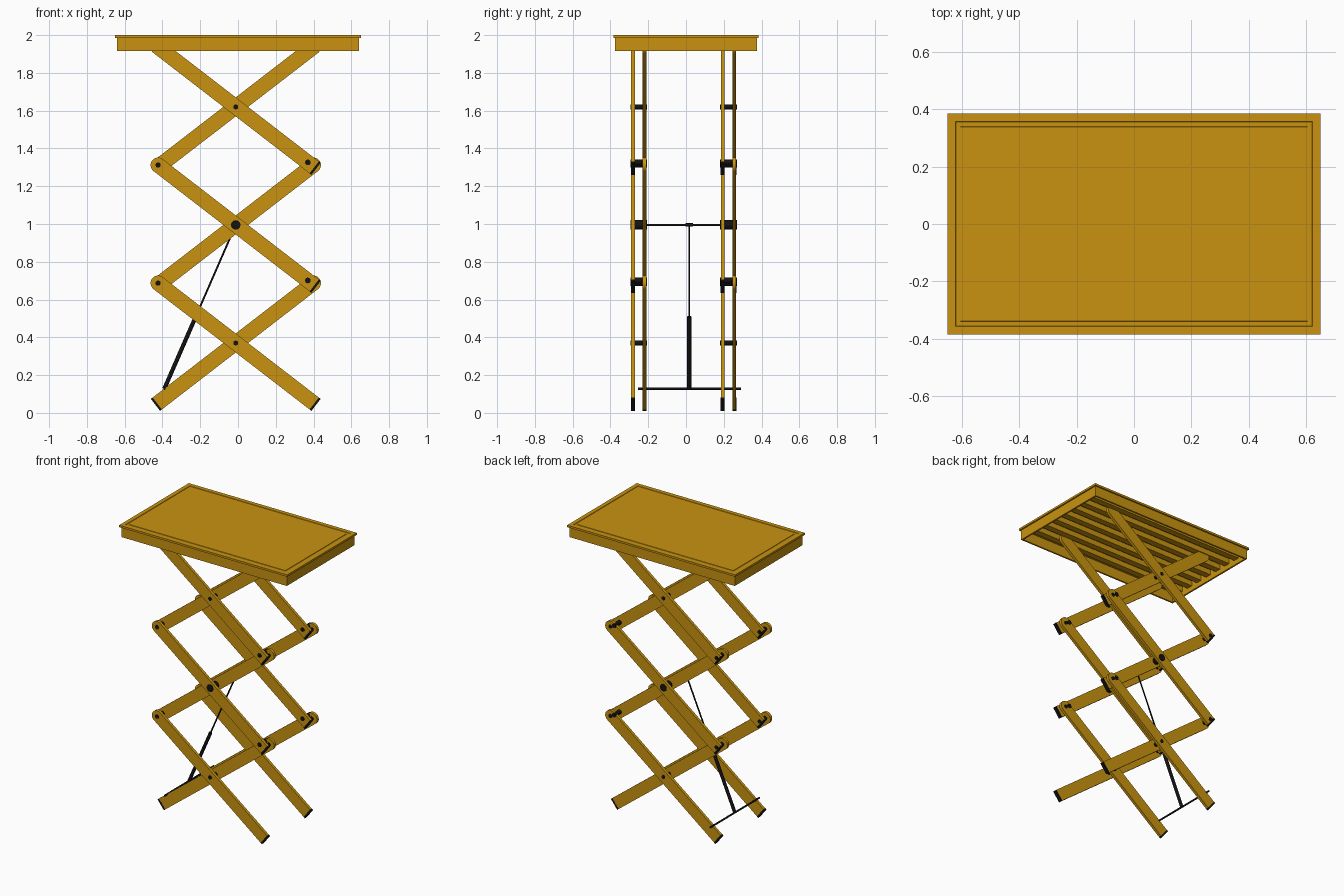
import bpy, bmesh, math
from mathutils import Vector

cube = bpy.data.objects.get("Cube")
if cube:
    bpy.data.objects.remove(cube, do_unlink=True)


def material(name, rgb):
    m = bpy.data.materials.new(name)
    m.use_nodes = True
    m.diffuse_color = (*rgb, 1)
    m.node_tree.nodes["Principled BSDF"].inputs["Base Color"].default_value = (*rgb, 1)
    return m


YELLOW = material("safety yellow", (0.58, 0.29, 0.005))
BLACK = material("black steel", (0.006, 0.006, 0.006))


def finish(name, bm, mat, smooth=False):
    bmesh.ops.recalc_face_normals(bm, faces=bm.faces)
    mesh = bpy.data.meshes.new(name)
    bm.to_mesh(mesh)
    bm.free()
    mesh.materials.append(mat)
    obj = bpy.data.objects.new(name, mesh)
    bpy.context.collection.objects.link(obj)
    if smooth:
        bpy.ops.object.select_all(action='DESELECT')
        obj.select_set(True)
        bpy.context.view_layer.objects.active = obj
        bpy.ops.object.shade_smooth_by_angle()
    return obj


def prism(name, points, y0, y1, mat, smooth=False):
    """Extrude an x-z outline from y0 to y1."""
    bm = bmesh.new()
    face = bm.faces.new([bm.verts.new((p[0], y0, p[1])) for p in points])
    out = bmesh.ops.extrude_face_region(bm, geom=[face])
    verts = [v for v in out["geom"] if isinstance(v, bmesh.types.BMVert)]
    bmesh.ops.translate(bm, verts=verts, vec=(0, y1 - y0, 0))
    return finish(name, bm, mat, smooth)


def box(name, x0, x1, y0, y1, z0, z1, mat):
    return prism(name, [(x0, z0), (x1, z0), (x1, z1), (x0, z1)], y0, y1, mat)


def rod(name, a, b, radius, mat=BLACK):
    a, b = Vector(a), Vector(b)
    bm = bmesh.new()
    bmesh.ops.create_cone(bm, cap_ends=True, segments=20, radius1=radius,
                          radius2=radius, depth=(b - a).length)
    obj = finish(name, bm, mat, True)
    obj.location = (a + b) / 2
    obj.rotation_euler = (b - a).to_track_quat('Z', 'Y').to_euler()
    return obj


# Scissor layout
MID_X = -0.012
CROSSINGS = (0.37, 0.995, 1.62)
GROUPS = {"front": -0.25, "rear": 0.225}
HALF_W, THICK, GAP = 0.04, 0.02, 0.031
SLOPE = math.atan(0.771)
UPPER, LOWER = 0.411 / math.cos(SLOPE), 0.425 / math.cos(SLOPE)
CAP = 0.012


def arm(name, side, zc, y):
    """Arm with a rounded upper end on the given side and a capped lower end."""
    def place(u, v):
        return (MID_X + side * (u * math.cos(SLOPE) - v * math.sin(SLOPE)),
                zc + u * math.sin(SLOPE) + v * math.cos(SLOPE))
    outline = [place(CAP - LOWER, HALF_W), place(CAP - LOWER, -HALF_W)]
    for i in range(17):
        t = -math.pi / 2 + math.pi * i / 16
        outline.append(place(UPPER + HALF_W * math.cos(t), HALF_W * math.sin(t)))
    prism(name, outline, y - THICK / 2, y + THICK / 2, YELLOW, True)
    cap = [place(u, v) for u, v in ((-LOWER, -HALF_W), (CAP - LOWER, -HALF_W),
                                    (CAP - LOWER, HALF_W), (-LOWER, HALF_W))]
    prism(name + "_end_cap", cap, y - THICK / 2 - 0.001, y + THICK / 2 + 0.001, BLACK)


def pin(name, x, z, y0, y1, radius):
    rod(name, (x, y0, z), (x, y1, z), radius)


for group, y in GROUPS.items():
    for tier, zc in enumerate(CROSSINGS):
        tag = f"{group}_{tier + 1}"
        arm(f"outer_arm_{tag}", -1, zc, y - GAP)
        arm(f"inner_arm_{tag}", 1, zc, y + GAP)
        pin(f"centre_pin_{tag}", MID_X, zc, y - 0.044, y + 0.044,
            0.025 if tier == 1 else 0.013)
        # Side hinges between this tier and the one above
        if tier < 2:
            z = zc + 0.317
            pin(f"right_hinge_pin_{tag}", MID_X - 0.411, z, y - 0.044, y + 0.044, 0.014)
            pin(f"left_hinge_pin_{tag}", MID_X + 0.382, z + 0.014, y - 0.044, y + 0.044, 0.015)
            pin(f"left_end_pin_{tag}", MID_X + 0.411, z, y + 0.015, y + 0.044, 0.013)

# Hydraulic lift
top, foot = Vector((MID_X, 0.017, 0.995)), Vector((-0.39, 0.017, 0.128))
joint = foot.lerp(top, 0.44)
rod("upper_cross_rod", (top.x, -0.29, top.z), (top.x, 0.265, top.z), 0.006)
rod("lower_cross_rod", (foot.x, -0.255, foot.z), (foot.x, 0.29, foot.z), 0.006)
rod("piston_collar", top - Vector((0, 0.02, 0)), top + Vector((0, 0.02, 0)), 0.009)
rod("piston_rod", joint, top, 0.005)
rod("hydraulic_cylinder", foot, joint, 0.011)

# Platform deck with a shallow rectangular groove
bm = bmesh.new()
bmesh.ops.create_cube(bm, size=1)
bmesh.ops.scale(bm, verts=bm.verts, vec=(1.3, 0.77, 0.014))
bmesh.ops.translate(bm, verts=bm.verts, vec=(0, 0, 1.993))
bm.normal_update()
panel = max(bm.faces, key=lambda f: f.calc_center_median().z)
for width, depth in ((0.041, 0), (0.002, -0.003), (0.021, 0), (0.002, 0.003)):
    bmesh.ops.inset_region(bm, faces=[panel], thickness=width, depth=depth)
finish("platform_deck", bm, YELLOW)

# Skirt, open underneath
SX, SY, WALL, Z0, Z1 = 0.64, 0.375, 0.012, 1.916, 1.987
for side, label in ((-1, "right"), (1, "left")):
    a, b = sorted((side * SX, side * (SX - WALL)))
    box(f"skirt_{label}", a, b, -SY, SY, Z0, Z1, YELLOW)
for side, label in ((-1, "front"), (1, "back")):
    a, b = sorted((side * SY, side * (SY - WALL)))
    box(f"skirt_{label}", WALL - SX, SX - WALL, a, b, Z0, Z1, YELLOW)

# Stiffening ribs under the deck
for i in range(7):
    y = (i - 3) * 0.094
    box(f"deck_rib_{i + 1}", WALL - SX, SX - WALL, y - 0.022, y + 0.022, 1.95, Z1, YELLOW)
